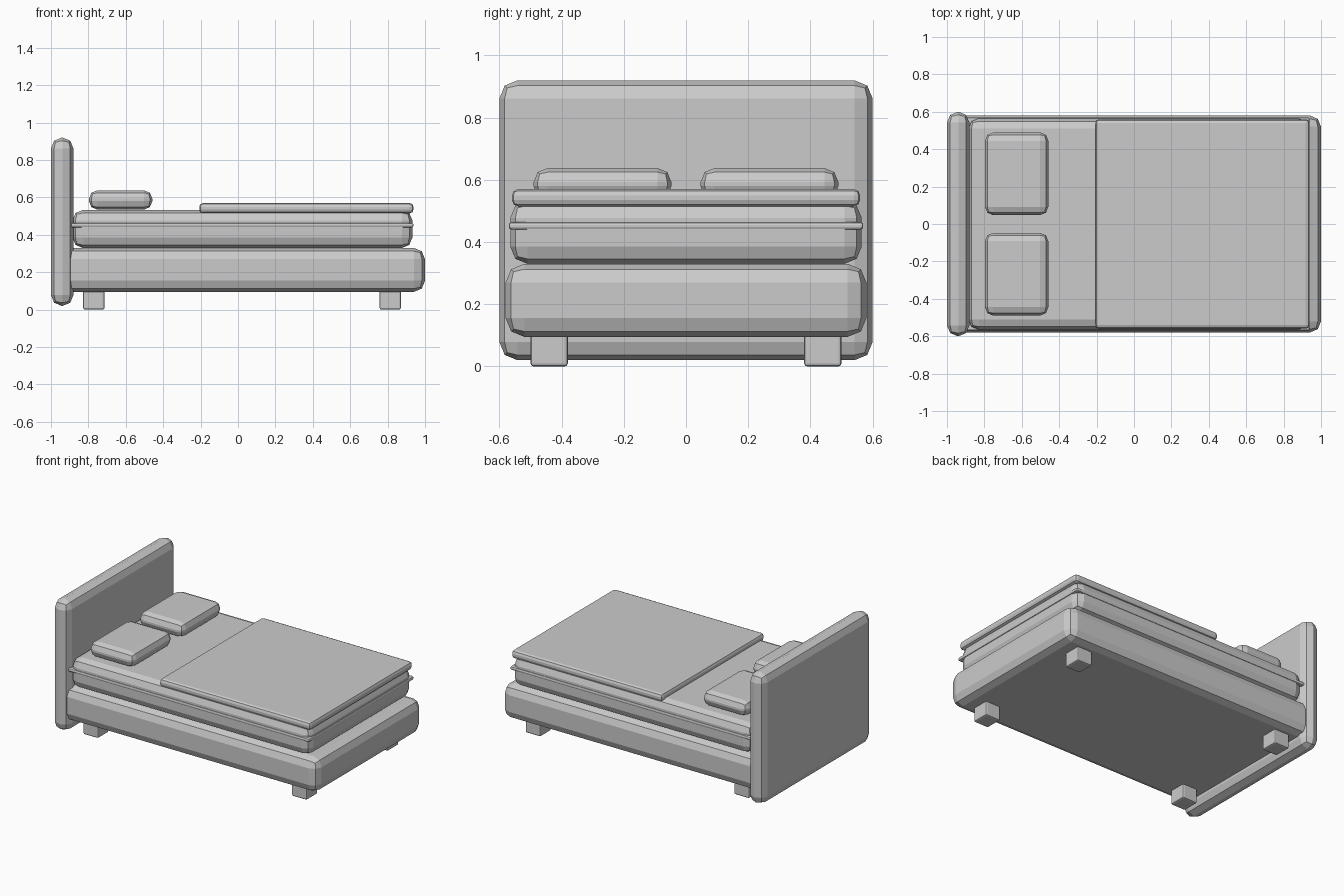
import bpy
import bmesh
from mathutils import Vector

cube = bpy.data.objects.get("Cube")
if cube:
    bpy.data.objects.remove(cube, do_unlink=True)

grey = bpy.data.materials.new("plain_grey")
grey.use_nodes = True
grey.diffuse_color = (0.6, 0.6, 0.6, 1)
grey.node_tree.nodes["Principled BSDF"].inputs["Base Color"].default_value = (0.6, 0.6, 0.6, 1)


def rounded_box(name, low, high, bevel):
    """Box between two corners with two-step chamfered edges."""
    low, high = Vector(low), Vector(high)
    bm = bmesh.new()
    bmesh.ops.create_cube(bm, size=1)
    bmesh.ops.scale(bm, vec=high - low, verts=bm.verts)
    mesh = bpy.data.meshes.new(name)
    bm.to_mesh(mesh)
    bm.free()
    mesh.materials.append(grey)
    obj = bpy.data.objects.new(name, mesh)
    obj.location = (low + high) / 2
    bpy.context.collection.objects.link(obj)
    mod = obj.modifiers.new("Bevel", "BEVEL")
    mod.width = bevel
    mod.segments = 2
    mod.limit_method = "NONE"
    return obj


# Headboard and base
rounded_box("headboard", (-1, -0.6, 0.02), (-0.88, 0.6, 0.92), 0.058)
rounded_box("bed_base", (-0.95, -0.58, 0.095), (1, 0.58, 0.33), 0.06)

# Mattress with its piping band
rounded_box("mattress", (-0.885, -0.565, 0.33), (0.932, 0.565, 0.533), 0.055)
rounded_box("mattress_piping", (-0.895, -0.57, 0.44), (0.938, 0.57, 0.464), 0.009)

# Blanket over the foot end
rounded_box("blanket", (-0.207, -0.56, 0.515), (0.938, 0.56, 0.57), 0.02)

# Pillows and legs on both sides
for side, s in (("left", 1), ("right", -1)):
    y0, y1 = sorted((s * 0.047, s * 0.49))
    rounded_box(side + "_pillow", (-0.797, y0, 0.535), (-0.458, y1, 0.638), 0.045)
    y0, y1 = sorted((s * 0.38, s * 0.5))
    for end, x in (("head", -0.828), ("foot", 0.757)):
        rounded_box(f"{end}_{side}_leg", (x, y0, 0), (x + 0.114, y1, 0.13), 0.01)
